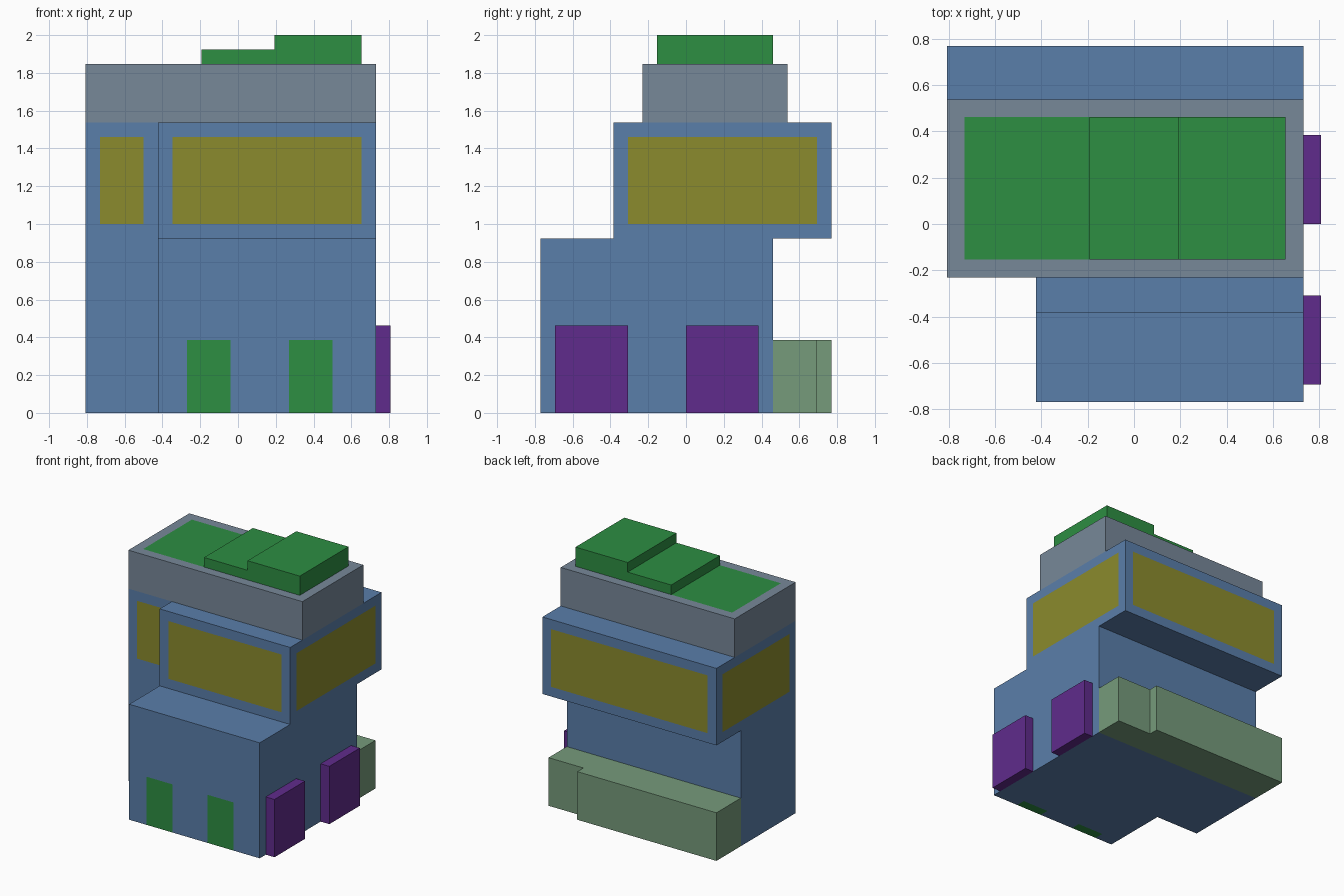
import bpy, bmesh
from mathutils import Vector

if "Cube" in bpy.data.objects:
    bpy.data.objects.remove(bpy.data.objects["Cube"])

UNIT = 2 / 26                      # everything sits on a 21 x 20 x 26 block grid
ORIGIN = Vector((-10.5, -10, 0))


def material(name, rgb):
    m = bpy.data.materials.new(name)
    lin = [((c / 255 + 0.055) / 1.055) ** 2.4 for c in rgb]
    m.diffuse_color = (*lin, 1)
    m.use_nodes = True
    m.node_tree.nodes["Principled BSDF"].inputs["Base Color"].default_value = m.diffuse_color
    return m


BLUE = material("wall blue", (90, 126, 170))
GREY = material("roof grey", (119, 136, 153))
GREEN = material("leaf green", (45, 142, 66))
YELLOW = material("window olive", (139, 139, 45))
PURPLE = material("awning purple", (96, 43, 140))
SAGE = material("bench sage", (118, 155, 123))


def rect(x0, x1, y0, y1):
    return [(x0, y0), (x1, y0), (x1, y1), (x0, y1)]


def prism(name, outline, z0, z1, mat, panel_mat=None, panels=()):
    """Extrude an outline; faces inside a panel volume get the panel colour."""
    bm = bmesh.new()
    base = bm.faces.new([bm.verts.new((x, y, z0)) for x, y in outline])
    ext = bmesh.ops.extrude_face_region(bm, geom=[base], use_keep_orig=True)
    top = [v for v in ext["geom"] if isinstance(v, bmesh.types.BMVert)]
    bmesh.ops.translate(bm, verts=top, vec=(0, 0, z1 - z0))
    bmesh.ops.recalc_face_normals(bm, faces=bm.faces)
    if panels:
        bmesh.ops.triangulate(bm, faces=bm.faces[:])
        for axis in range(3):
            normal = Vector((0, 0, 0))
            normal[axis] = 1
            for cut in sorted({p[axis * 2 + k] for p in panels for k in (0, 1)}):
                bmesh.ops.bisect_plane(
                    bm, geom=bm.verts[:] + bm.edges[:] + bm.faces[:],
                    dist=1e-4, plane_co=normal * cut, plane_no=normal)
        for f in bm.faces:
            c = f.calc_center_median()
            if any(all(p[2 * i] - 1e-3 <= c[i] <= p[2 * i + 1] + 1e-3
                       for i in range(3)) for p in panels):
                f.material_index = 1
    for v in bm.verts:
        v.co = (v.co + ORIGIN) * UNIT
    me = bpy.data.meshes.new(name)
    bm.to_mesh(me)
    bm.free()
    me.materials.append(mat)
    if panel_mat:
        me.materials.append(panel_mat)
    ob = bpy.data.objects.new(name, me)
    bpy.context.collection.objects.link(ob)


# Ground floor with two green doors
prism("ground_floor", [(5, 0), (20, 0), (20, 16), (0, 16), (0, 7), (5, 7)],
      0, 12, BLUE, GREEN, [(x, x + 3, 0, 1, 0, 5) for x in (7, 14)])

# Overhanging upper floor with windows on every side
prism("upper_floor", [(5, 5), (20, 5), (20, 20), (0, 20), (0, 7), (5, 7)],
      12, 20, BLUE, YELLOW, [
          (6, 19, 5, 5.5, 13, 19),       # front
          (1, 4, 7, 7.5, 13, 19),        # front left
          (19.5, 20, 6, 19, 13, 19),     # right
          (0, 0.5, 8, 19, 13, 19),       # left
          (1, 19, 19.5, 20, 13, 19)])    # back

# Roof with green bed and two raised steps
prism("roof", rect(0, 20, 7, 17), 20, 24, GREY, GREEN, [(1, 19, 8, 16, 23.5, 24)])
prism("low_roof_step", rect(8, 13, 8, 16), 24, 25, GREEN)
prism("high_roof_step", rect(13, 19, 8, 16), 24, 26, GREEN)

# Side boxes on the right wall
for label, y in (("front", 1), ("back", 10)):
    prism(label + "_side_box", rect(20, 21, y, y + 5), 0, 6, PURPLE)

# Low ledge behind the building
prism("back_ledge", [(0, 16), (20, 16), (20, 19), (16, 19), (16, 20), (0, 20)],
      0, 5, SAGE)
